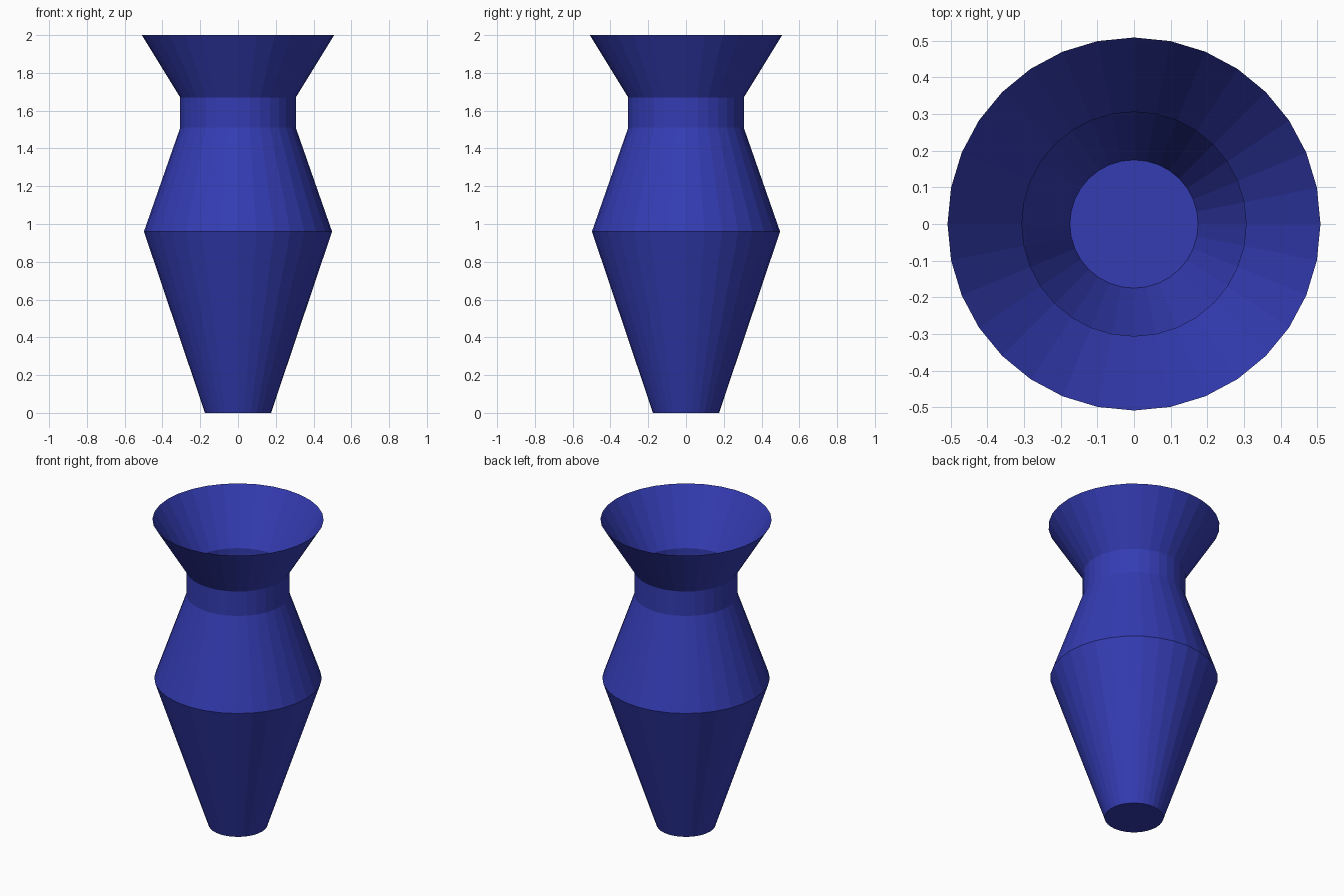
import bpy, bmesh, math

if "Cube" in bpy.data.objects:
    bpy.data.objects.remove(bpy.data.objects["Cube"])

SIDES = 32
# Vase silhouette as (radius, height): foot, belly, neck bottom, neck top, rim
PROFILE = [(0.175, 0.0), (0.498, 0.96), (0.306, 1.51), (0.306, 1.67), (0.509, 2.0)]

glaze = bpy.data.materials.new("blue_glaze")
glaze.diffuse_color = (0.034, 0.045, 0.45, 1.0)
glaze.use_nodes = True
glaze.node_tree.nodes["Principled BSDF"].inputs["Base Color"].default_value = glaze.diffuse_color

bm = bmesh.new()

# Rings of the thin-walled body
rings = []
for r, z in PROFILE:
    rings.append([bm.verts.new((r * math.cos(math.tau * i / SIDES),
                                r * math.sin(math.tau * i / SIDES), z))
                  for i in range(SIDES)])

# Walls, open at the rim
for low, high in zip(rings, rings[1:]):
    for i in range(SIDES):
        j = (i + 1) % SIDES
        bm.faces.new((low[i], low[j], high[j], high[i]))

# Closed foot, facing down
bm.faces.new(rings[0][::-1])

mesh = bpy.data.meshes.new("vase")
bm.to_mesh(mesh)
bm.free()
mesh.materials.append(glaze)
vase = bpy.data.objects.new("vase", mesh)
bpy.context.collection.objects.link(vase)
